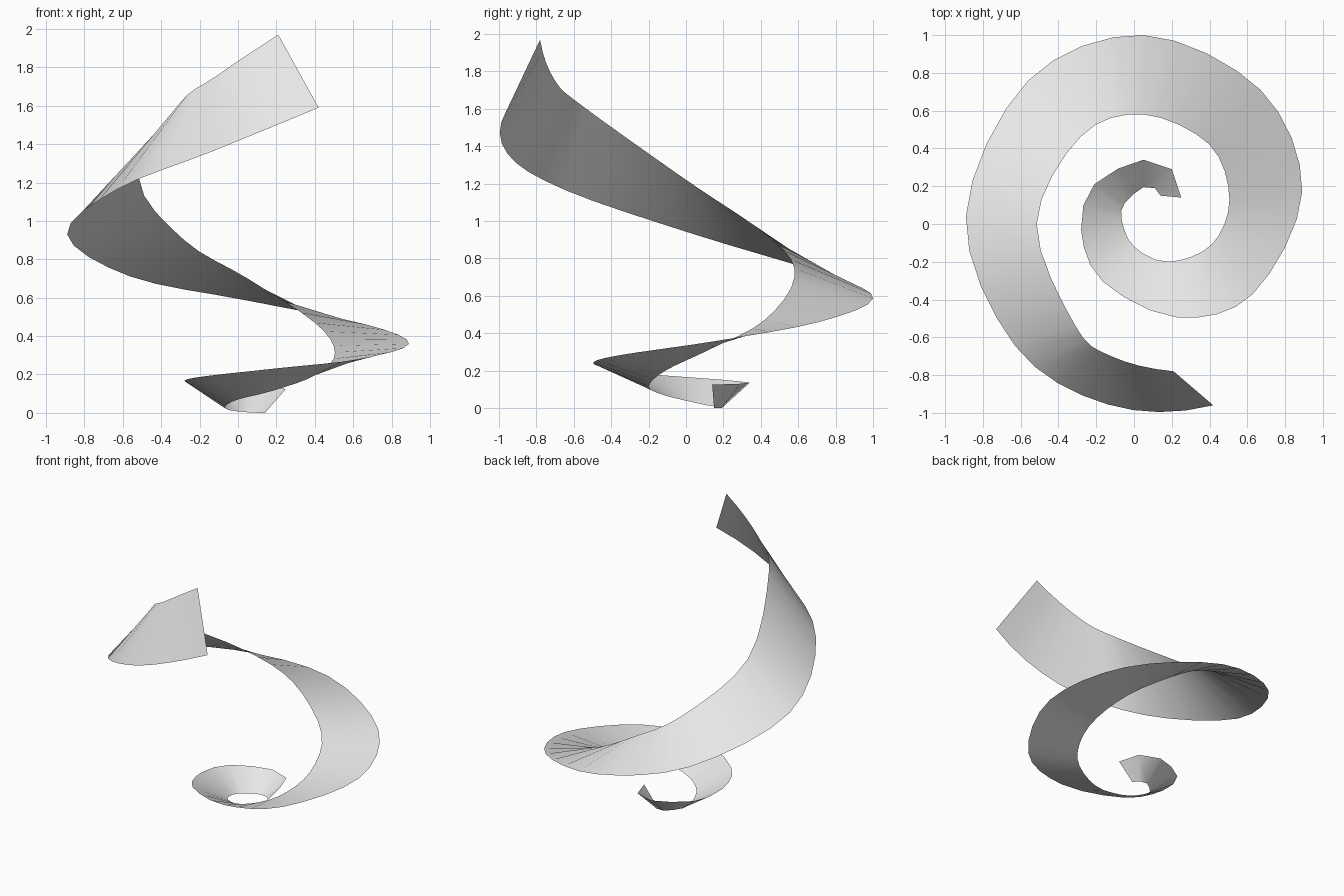
import bpy
import bmesh
from mathutils import Vector

default_cube = bpy.data.objects.get("Cube")
if default_cube:
    bpy.data.objects.remove(default_cube, do_unlink=True)

# Guide points of the two rims, about an eighth of a turn apart, bottom to top
OUTER_RIM = [
    (.25, .14, .125), (.2, .29, .13), (.05, .34, .135), (-.21, .21, .15),
    (-.28, -.03, .168), (-.165, -.305, .192), (.23, -.495, .235),
    (.63, -.37, .28), (.89, .17, .36), (.67, .71, .46), (.05, 1, .585),
    (-.56, .76, .71), (-.89, .04, .93), (-.63, -.645, 1.165),
    (-.14, -.955, 1.36), (.42, -.96, 1.59),
]
INNER_RIM = [
    (.14, .15, 0), (.11, .19, 0), (.05, .195, .003), (-.05, .11, .015),
    (-.065, .02, .035), (0, -.12, .07), (.18, -.2, .115),
    (.41, -.11, .2), (.505, .13, .315), (.4, .42, .47), (.05, .58, .7),
    (-.28, .465, .9), (-.515, 0, 1.22), (-.31, -.54, 1.605),
    (-.12, -.7, 1.75), (.21, -.78, 1.97),
]


def extend(points):
    """Add a smoothly continued guide point at each end."""
    p = [Vector(q) for q in points]
    before = 3 * p[0] - 3 * p[1] + p[2]
    after = 3 * p[-1] - 3 * p[-2] + p[-3]
    return [before] + p + [after]


def spline_point(p, i, t):
    """Point on the smooth curve between guide points i and i + 1."""
    a, b, c, d = p[i:i + 4]
    return 0.5 * (2 * b + (c - a) * t
                  + (2 * a - 5 * b + 4 * c - d) * t ** 2
                  + (3 * b - a - 3 * c + d) * t ** 3)


def sample_rim(points):
    """Sample a rim, coarse at the small end and finer as it widens."""
    p = extend(points)
    samples = []
    for i in range(len(points) - 1):
        steps = 1 + min(3, i // 2)
        samples += [spline_point(p, i, s / steps) for s in range(steps)]
    return samples + [Vector(points[-1])]


# Ribbon: straight rungs between the two rims, joined by quads
bm = bmesh.new()
outer = [bm.verts.new(co) for co in sample_rim(OUTER_RIM)]
inner = [bm.verts.new(co) for co in sample_rim(INNER_RIM)]
for i in range(len(outer) - 1):
    face = bm.faces.new((outer[i], outer[i + 1], inner[i + 1], inner[i]))
    face.smooth = True

mesh = bpy.data.meshes.new("spiral_ribbon")
bm.to_mesh(mesh)
bm.free()
ribbon = bpy.data.objects.new("spiral_ribbon", mesh)
bpy.context.collection.objects.link(ribbon)

# Single pale grey finish
grey = bpy.data.materials.new("pale_grey")
grey.use_nodes = True
colour = (0.8, 0.8, 0.8, 1)
grey.diffuse_color = colour
grey.node_tree.nodes["Principled BSDF"].inputs["Base Color"].default_value = colour
mesh.materials.append(grey)
